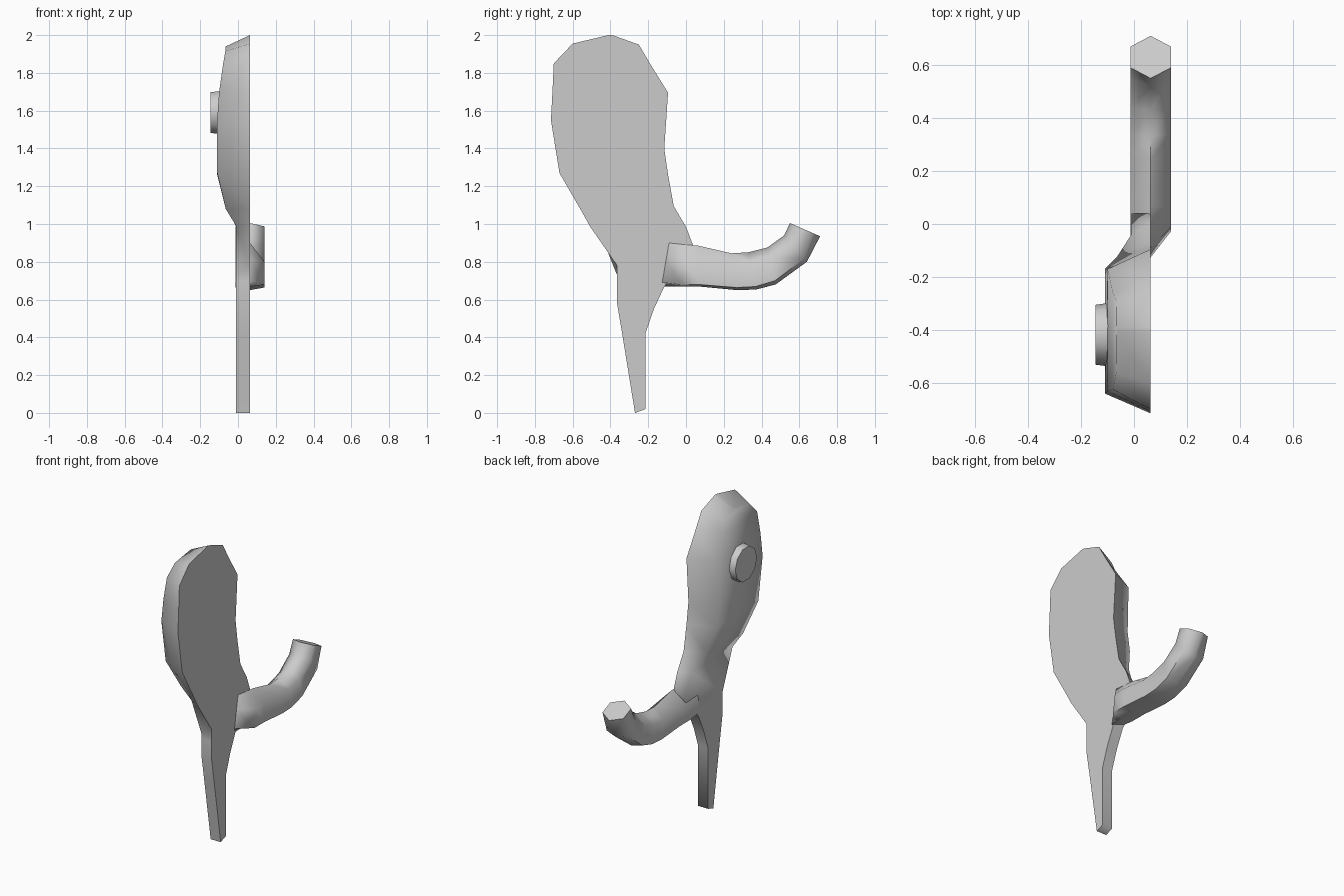
import bpy, bmesh, math
from mathutils import Matrix, Vector

cube = bpy.data.objects.get("Cube")
if cube:
    bpy.data.objects.remove(cube)

grey = bpy.data.materials.new("plain_grey")
grey.use_nodes = True
grey.diffuse_color = (0.6, 0.6, 0.6, 1)
grey.node_tree.nodes["Principled BSDF"].inputs["Base Color"].default_value = (0.6, 0.6, 0.6, 1)

FLAT = 0.063   # flat side of the body
BACK = -0.01   # thin back side of stem and arm


def finish(name, bm):
    bmesh.ops.recalc_face_normals(bm, faces=bm.faces)
    mesh = bpy.data.meshes.new(name)
    bm.to_mesh(mesh)
    bm.free()
    mesh.materials.append(grey)
    obj = bpy.data.objects.new(name, mesh)
    bpy.context.collection.objects.link(obj)
    bpy.ops.object.select_all(action='DESELECT')
    obj.select_set(True)
    bpy.context.view_layer.objects.active = obj
    bpy.ops.object.shade_smooth_by_angle(angle=math.radians(75))


def loft(name, rings):
    """Skin a list of equal-sized closed rings and cap both ends."""
    bm = bmesh.new()
    loops = [[bm.verts.new(p) for p in ring] for ring in rings]
    n = len(loops[0])
    for a, b in zip(loops, loops[1:]):
        for i in range(n):
            j = (i + 1) % n
            bm.faces.new((a[i], a[j], b[j], b[i]))
    bm.faces.new(loops[0])
    bm.faces.new(loops[-1])
    finish(name, bm)


# Body and stem: front y,z / rear y,z / back depth x / inset of back edge / drop of back edge
rows = [
    (-.27, 0, -.215, .02, BACK, 0, 0),
    (-.338, .42, -.215, .42, BACK, 0, 0),
    (-.365, .58, -.17, .55, BACK, 0, 0),
    (-.365, .70, -.115, .668, BACK, 0, 0),
    (-.365, .78, .04, .88, BACK, 0, .05),
    (-.51, .99, 0, .985, BACK, .04, 0),
    (-.56, 1.08, -.065, 1.095, -.065, .06, 0),
    (-.67, 1.27, -.095, 1.26, -.11, .075, 0),
    (-.715, 1.55, -.115, 1.40, -.11, .075, 0),
    (-.707, 1.70, -.095, 1.695, -.10, .075, 0),
    (-.70, 1.85, -.185, 1.84, -.08, .075, .01),
    (-.60, 1.955, -.25, 1.95, -.067, .04, .04),
    (-.41, 2.0, -.39, 2.0, -.065, 0, .06),
]
loft("body_and_stem", [
    [(FLAT, y0, z0), (x, y0 + inset, z0 - drop), (x, y1 - inset, z1 - drop), (FLAT, y1, z1)]
    for y0, z0, y1, z1, x, inset, drop in rows])

# Arm: top y,z / bottom y,z / right half width / fractions of upper and lower side corners
HALF = FLAT - BACK + 0.003
arm = [
    (-.09, .90, -.13, .668, 0, .4, .9),
    (0, .89, -.03, .668, HALF, .4, .95),
    (.065, .885, .08, .668, HALF, .38, .95),
    (.24, .845, .27, .65, HALF, .33, .93),
    (.33, .85, .37, .653, HALF, .3, .92),
    (.43, .875, .475, .68, HALF, .28, .9),
    (.52, .94, .64, .80, HALF, .26, .88),
    (.55, 1.005, .71, .935, HALF, .25, .75),
]
rings = []
for ty, tz, by, bz, width, upper, lower in arm:
    top, bottom = Vector((FLAT, ty, tz)), Vector((FLAT, by, bz))
    hi, lo = top.lerp(bottom, upper), top.lerp(bottom, lower)
    right, left = Vector((width, 0, 0)), Vector((-HALF, 0, 0))
    rings.append([top, hi + right, lo + right, bottom, lo + left, hi + left])
loft("curved_arm", rings)

# Round button on the bulging side
bm = bmesh.new()
bmesh.ops.create_cone(bm, cap_ends=True, segments=10, radius1=.122, radius2=.113, depth=.065,
                      matrix=Matrix.Translation((-.1125, -.418, 1.59)) @ Matrix.Rotation(-math.pi / 2, 4, 'Y'))
finish("round_button", bm)
